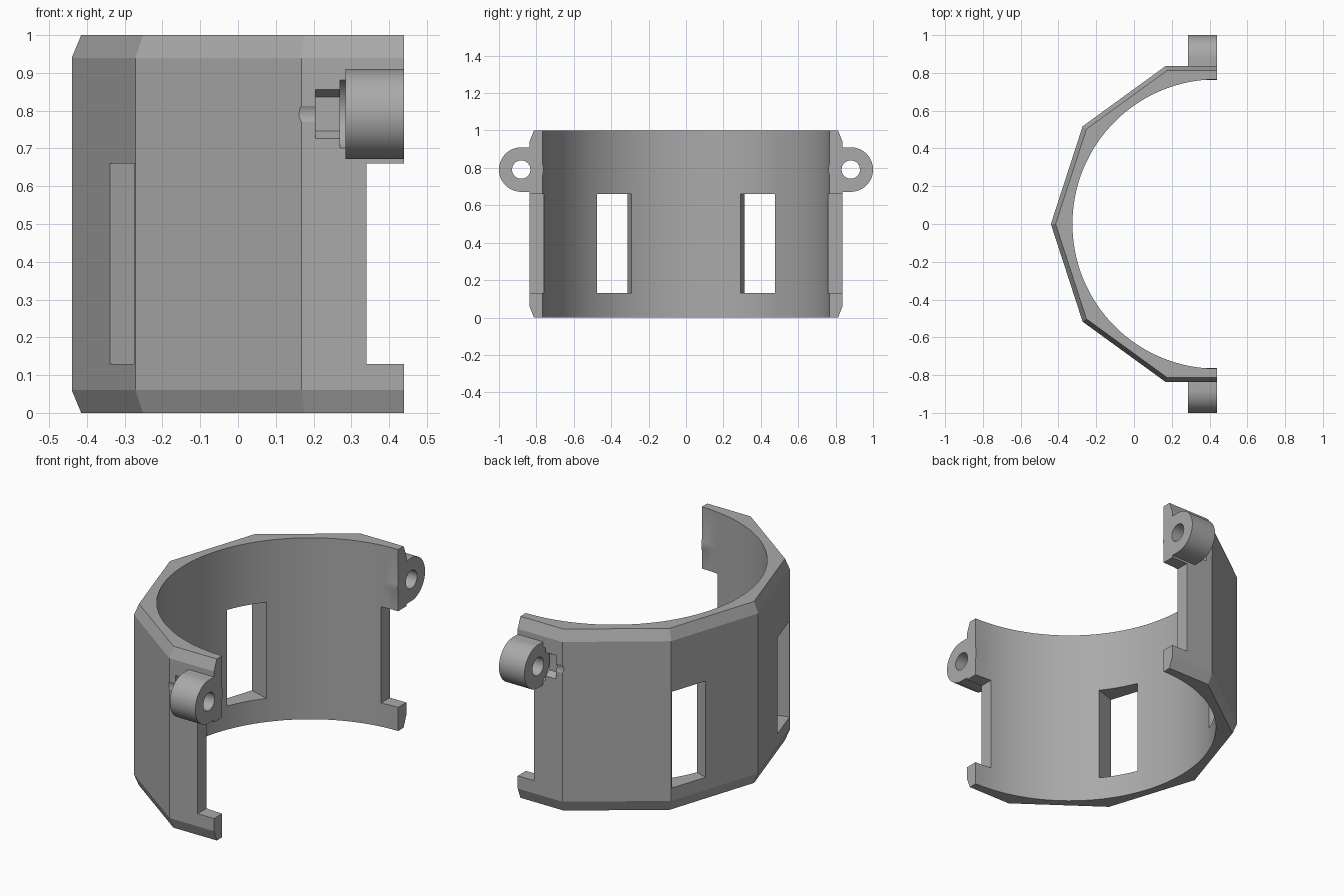
import bpy, bmesh, math
from mathutils import Matrix, Vector

cube = bpy.data.objects.get("Cube")
if cube:
    bpy.data.objects.remove(cube, do_unlink=True)

CX = 0.44            # ring axis and open end
EAR_Y, EAR_Z = 0.881, 0.791

grey = bpy.data.materials.new("mid grey")
grey.use_nodes = True
colour = (0.4, 0.4, 0.4, 1)
grey.diffuse_color = colour
grey.node_tree.nodes["Principled BSDF"].inputs["Base Color"].default_value = colour


def make(name, bm):
    bmesh.ops.recalc_face_normals(bm, faces=bm.faces)
    mesh = bpy.data.meshes.new(name)
    bm.to_mesh(mesh)
    bm.free()
    mesh.materials.append(grey)
    ob = bpy.data.objects.new(name, mesh)
    bpy.context.collection.objects.link(ob)
    return ob


def box(name, lo, hi, turn=None):
    lo, hi = Vector(lo), Vector(hi)
    bm = bmesh.new()
    bmesh.ops.create_cube(bm, size=1)
    bmesh.ops.scale(bm, vec=hi - lo, verts=bm.verts)
    bmesh.ops.translate(bm, vec=(lo + hi) / 2, verts=bm.verts)
    if turn:
        bm.transform(turn)
    return make(name, bm)


def rod(name, x0, x1, y, radius, sides=48, spin=0):
    """Prism lying along x at ear height."""
    bm = bmesh.new()
    bmesh.ops.create_cone(bm, cap_ends=True, segments=sides, radius1=radius,
                          radius2=radius, depth=x1 - x0)
    bm.transform(Matrix.Translation(((x0 + x1) / 2, y, EAR_Z))
                 @ Matrix.Rotation(spin, 4, 'X') @ Matrix.Rotation(math.pi / 2, 4, 'Y'))
    return make(name, bm)


def combine(target, tool, operation):
    mod = target.modifiers.new(operation, 'BOOLEAN')
    mod.operation, mod.solver, mod.object = operation, 'EXACT', tool
    bpy.context.view_layer.objects.active = target
    bpy.ops.object.modifier_apply(modifier=mod.name)
    bpy.data.objects.remove(tool, do_unlink=True)


# Half of a ten-sided drum, with chamfered top and bottom rims
bm = bmesh.new()
loops = []
for z, r in ((0, 0.855), (0.06, 0.88), (0.94, 0.88), (1, 0.855)):
    flat = r * math.sin(math.radians(72))
    pts = [(CX, -flat)]
    for deg in range(-72, 73, 36):
        a = math.radians(deg)
        pts.append((CX - r * math.cos(a), r * math.sin(a)))
    pts.append((CX, flat))
    loops.append([bm.verts.new((x, y, z)) for x, y in pts])
for low, high in zip(loops, loops[1:]):
    for i in range(len(low)):
        j = (i + 1) % len(low)
        bm.faces.new((low[i], low[j], high[j], high[i]))
bm.faces.new(loops[0])
bm.faces.new(loops[-1])
shell = make("half_ring_shell", bm)

# Round inside
bm = bmesh.new()
bmesh.ops.create_cone(bm, cap_ends=True, segments=128, radius1=0.766, radius2=0.766, depth=2)
bmesh.ops.translate(bm, vec=(CX, 0, 0.5), verts=bm.verts)
combine(shell, make("inner_bore", bm), 'DIFFERENCE')

for s in (-1, 1):
    y = s * EAR_Y
    # Screw ear joined to the flat wall
    combine(shell, rod("ear", 0.285, CX, y, 0.119, 64), 'UNION')
    ys = sorted((s * 0.8, y))
    combine(shell, box("ear_root", (0.285, ys[0], EAR_Z - 0.119),
                       (CX, ys[1], EAR_Z + 0.119)), 'UNION')
    # Screw hole, washer recess and hexagonal nut pocket
    combine(shell, rod("screw_hole", 0, 0.6, y, 0.049), 'DIFFERENCE')
    combine(shell, rod("washer_recess", 0.27, 0.285, y, 0.1), 'DIFFERENCE')
    combine(shell, rod("nut_pocket", 0.205, 0.28, y, 0.09, 6, math.radians(30)), 'DIFFERENCE')
    # Notch at the open end
    ys = sorted((s * 0.6, s * 1.1))
    combine(shell, box("end_notch", (0.34, ys[0], 0.13), (0.6, ys[1], 0.66)), 'DIFFERENCE')
    # Window square to its facet
    ys = sorted((s * 0.057, s * 0.267))
    turn = Matrix.Translation((CX, 0, 0)) @ Matrix.Rotation(math.radians(-18 * s), 4, 'Z')
    combine(shell, box("window", (-1, ys[0], 0.13), (-0.5, ys[1], 0.66), turn), 'DIFFERENCE')

# Smooth the round surfaces, keep facet edges crisp
bpy.ops.object.select_all(action='DESELECT')
shell.select_set(True)
bpy.context.view_layer.objects.active = shell
bpy.ops.object.shade_smooth_by_angle(angle=math.radians(15))
